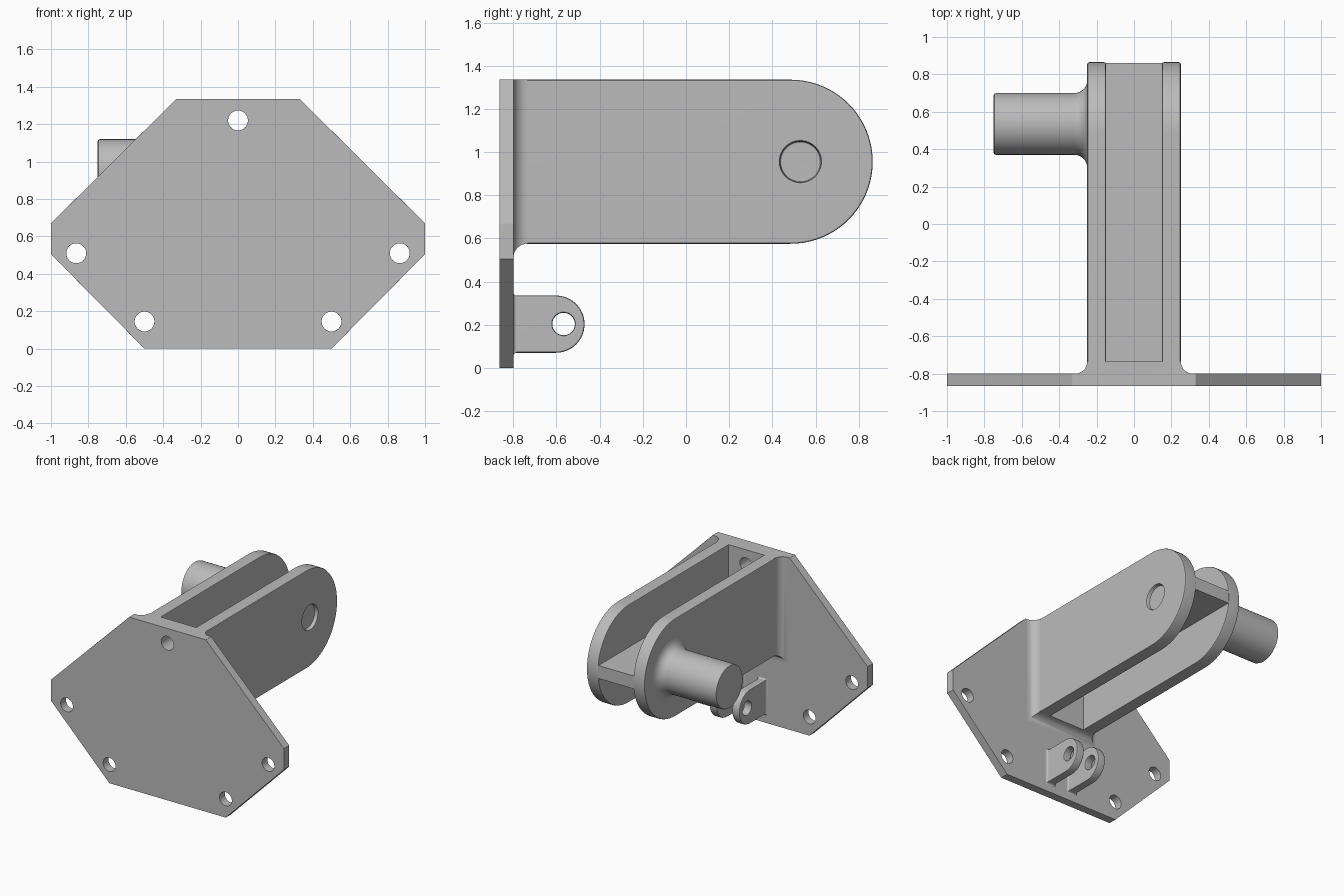
import bpy, bmesh, math
from math import cos, sin, pi
from mathutils import Vector

cube = bpy.data.objects.get("Cube")
if cube:
    bpy.data.objects.remove(cube, do_unlink=True)

GREY = (0.5, 0.5, 0.5, 1)
metal = bpy.data.materials.new("grey metal")
metal.use_nodes = True
metal.diffuse_color = GREY
metal.node_tree.nodes["Principled BSDF"].inputs["Base Color"].default_value = GREY


def loft(name, rings):
    """Closed solid skinned through rings of equal length."""
    bm = bmesh.new()
    rows = [[bm.verts.new(p) for p in ring] for ring in rings]
    n = len(rows[0])
    for a, b in zip(rows, rows[1:]):
        for i in range(n):
            j = (i + 1) % n
            bm.faces.new((a[i], a[j], b[j], b[i]))
    bm.faces.new(rows[0])
    bm.faces.new(rows[-1])
    bmesh.ops.recalc_face_normals(bm, faces=bm.faces)
    mesh = bpy.data.meshes.new(name)
    bm.to_mesh(mesh)
    bm.free()
    mesh.materials.append(metal)
    obj = bpy.data.objects.new(name, mesh)
    bpy.context.collection.objects.link(obj)
    return obj


def circle(radius, n=48):
    return [(radius * cos(2 * pi * i / n), radius * sin(2 * pi * i / n)) for i in range(n)]


def rod_x(name, y, z, stations):
    """Turned shape along x; stations are (x, radius)."""
    return loft(name, [[(x, y + a, z + b) for a, b in circle(r)] for x, r in stations])


def rod_y(name, x, z, radius, y0, y1):
    return loft(name, [[(x + a, y, z + b) for a, b in circle(radius)] for y in (y0, y1)])


def tongue(name, x0, x1, y0, y1, z0, z1):
    """Plate across x with a half-round back end."""
    r, n = (z1 - z0) / 2, 40
    arc = [(y1 - r + r * cos(t), z0 + r + r * sin(t))
           for t in (pi * i / n - pi / 2 for i in range(n + 1))]
    outline = [(y0, z0)] + arc + [(y0, z1)]
    return loft(name, [[(x, y, z) for y, z in outline] for x in (x0, x1)])


def collar(name, x0, x1, z0, z1, r, top):
    """Block on the plate whose sides flare with a concave fillet of radius r."""
    steps = [(BACK - 0.02, r)]
    for i in range(9):
        t = pi / 2 * i / 8
        steps.append((BACK + r * (1 - cos(t)), r * (1 - sin(t))))
    return loft(name, [[(x0 - o, y, z0 - o), (x1 + o, y, z0 - o),
                        (x1 + o, y, z1 + o * top), (x0 - o, y, z1 + o * top)]
                       for y, o in steps])


def finish(obj, cutters=(), bevel=0.01):
    """Cut holes, round the sharp edges and shade."""
    bpy.ops.object.select_all(action='DESELECT')
    bpy.context.view_layer.objects.active = obj
    obj.select_set(True)
    for c in cutters:
        m = obj.modifiers.new("hole", 'BOOLEAN')
        m.operation, m.solver, m.object = 'DIFFERENCE', 'EXACT', c
        bpy.ops.object.modifier_apply(modifier=m.name)
    if bevel:
        m = obj.modifiers.new("round", 'BEVEL')
        m.width, m.segments = bevel, 2
        m.limit_method, m.angle_limit = 'ANGLE', math.radians(40)
        bpy.ops.object.modifier_apply(modifier=m.name)
    bpy.ops.object.shade_smooth_by_angle(angle=math.radians(35))
    m = obj.modifiers.new("normals", 'WEIGHTED_NORMAL')
    m.keep_sharp = True


FRONT, BACK, TOP, BOTTOM = -0.865, -0.80, 1.335, 0.575
MID = (TOP + BOTTOM) / 2
cutters = []

# Bolt holes
for x, z in [(0, 1.22), (0.865, 0.51), (-0.865, 0.51), (0.5, 0.145), (-0.5, 0.145)]:
    cutters.append(rod_y("bolt_hole", x, z, 0.053, -1, -0.6))

# Mounting plate
half = [(0.5, 0), (1, 0.505), (1, 0.67), (0.33, TOP)]
outline = half + [(-x, z) for x, z in reversed(half)]
plate = loft("mounting_plate", [[(x, y, z) for x, z in outline] for y in (FRONT, BACK)])
finish(plate, cutters)

# Filleted root joining the fork to the plate
root = collar("fork_root", -0.25, 0.25, BOTTOM, TOP, 0.065, 0)
finish(root, cutters[:1], 0)

# Fork arms, with a shallow round recess on the left one
recess = rod_x("recess_cutter", 0.53, MID, [(0.22, 0.095), (0.3, 0.095)])
lug_hole = rod_x("lug_hole", -0.567, 0.203, [(-0.3, 0.052), (0.3, 0.052)])
cutters += [recess, lug_hole]
for side, s in (("left", 1), ("right", -1)):
    arm = tongue(side + "_arm", 0.15 * s, 0.25 * s, -0.76, 0.865, BOTTOM, TOP)
    finish(arm, [recess] if s > 0 else [])

    # Small pierced lugs under the fork
    x0, x1 = sorted((0.065 * s, 0.13 * s))
    lug = tongue(side + "_lug", x0, x1, -0.82, -0.47, 0.07, 0.335)
    finish(lug, [lug_hole])
    finish(collar(side + "_lug_root", x0, x1, 0.07, 0.335, 0.015, 1), (), 0)

# Web between the arms
web = loft("web", [[(x, -0.76, z) if e == 0 else (x, 0.86, z)
                    for x, z in ((-0.16, MID - 0.05), (0.16, MID - 0.05),
                                 (0.16, MID + 0.05), (-0.16, MID + 0.05))]
                   for e in (0, 1)])
finish(web, (), 0)

# Side pin with a flared base
flare = [(-0.25 - 0.07 * (1 - cos(t)), 0.165 + 0.07 * (1 - sin(t)))
         for t in (pi / 2 * i / 10 for i in range(11))]
pin = rod_x("side_pin", 0.535, MID, [(-0.22, 0.235)] + flare + [(-0.75, 0.165)])
finish(pin, (), 0.012)

for c in cutters:
    bpy.data.objects.remove(c, do_unlink=True)
